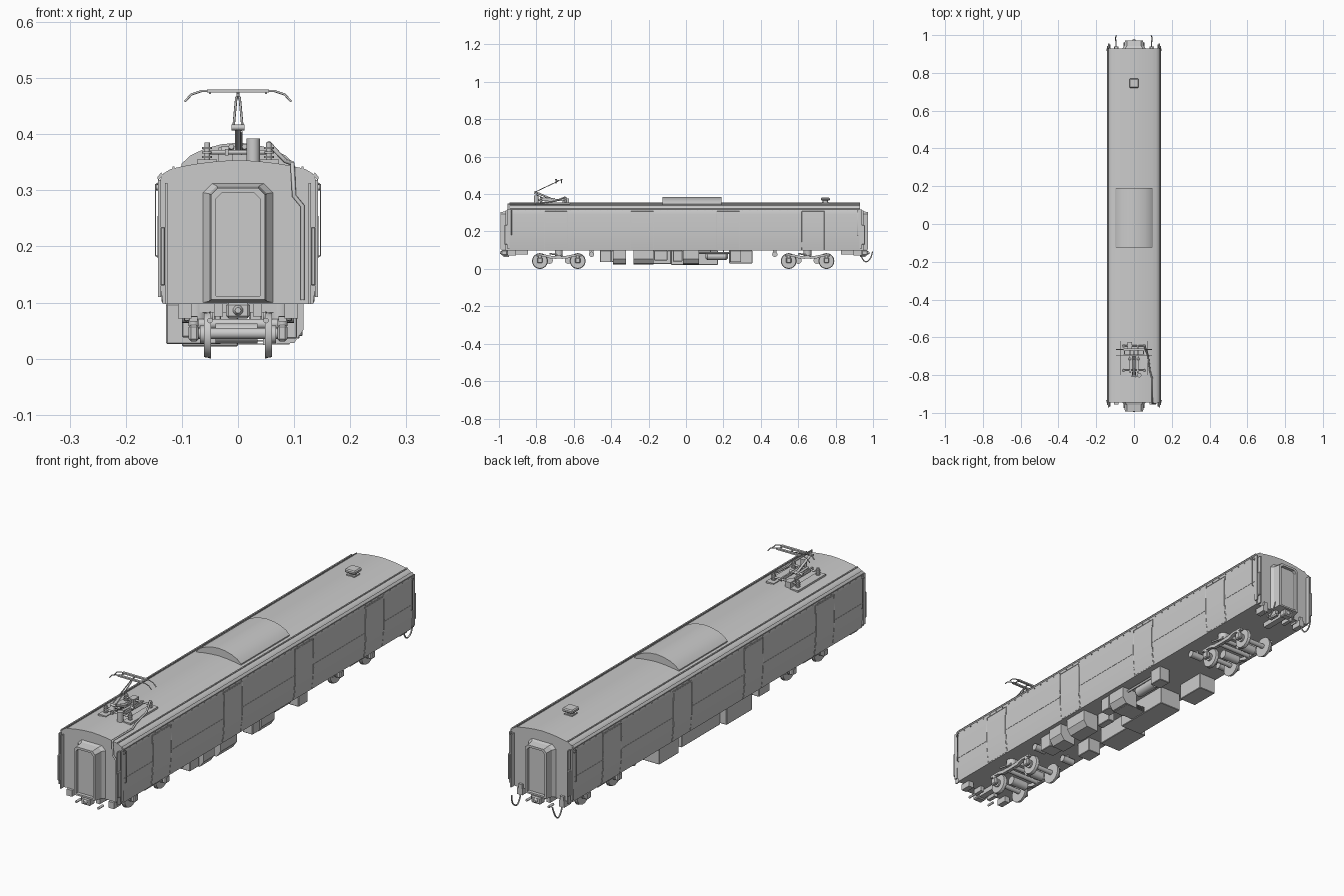
import bpy, bmesh, math
from mathutils import Vector, Matrix


def finish(bm, name, smooth=True):
    bmesh.ops.recalc_face_normals(bm, faces=bm.faces)
    me = bpy.data.meshes.new(name)
    bm.to_mesh(me)
    bm.free()
    if smooth:
        me.shade_smooth()
        me.set_sharp_from_angle(angle=math.radians(32))
    ob = bpy.data.objects.new(name, me)
    bpy.context.collection.objects.link(ob)
    return ob


def box(name, x0, x1, y0, y1, z0, z1, bevel=0):
    bm = bmesh.new()
    bmesh.ops.create_cube(bm, size=1)
    for v in bm.verts:
        v.co = Vector(((x0 + x1) / 2 + v.co.x * (x1 - x0),
                       (y0 + y1) / 2 + v.co.y * (y1 - y0),
                       (z0 + z1) / 2 + v.co.z * (z1 - z0)))
    if bevel:
        bmesh.ops.bevel(bm, geom=bm.edges[:], offset=bevel, segments=1, affect='EDGES')
    return finish(bm, name, False)


def prism(name, pts, y0, y1):
    """Extrude an (x, z) outline along y."""
    bm = bmesh.new()
    f = bm.faces.new([bm.verts.new((x, y0, z)) for x, z in pts])
    ext = bmesh.ops.extrude_face_region(bm, geom=[f])['geom']
    bmesh.ops.translate(bm, vec=(0, y1 - y0, 0),
                        verts=[g for g in ext if isinstance(g, bmesh.types.BMVert)])
    return finish(bm, name)


def cyl(name, p, q, r, r2=None, n=20):
    p, q = Vector(p), Vector(q)
    bm = bmesh.new()
    rot = (q - p).to_track_quat('Z', 'Y').to_matrix().to_4x4()
    bmesh.ops.create_cone(bm, cap_ends=True, segments=n, radius1=r,
                          radius2=r if r2 is None else r2, depth=(q - p).length,
                          matrix=Matrix.Translation((p + q) / 2) @ rot)
    return finish(bm, name)


def pipe(name, pts, r, smooth=False):
    cu = bpy.data.curves.new(name, 'CURVE')
    cu.dimensions = '3D'
    cu.bevel_depth, cu.bevel_resolution = r, 2
    cu.use_fill_caps = True
    if smooth:
        s = cu.splines.new('NURBS')
        s.points.add(len(pts) - 1)
        s.use_endpoint_u, s.order_u = True, 3
    else:
        s = cu.splines.new('POLY')
        s.points.add(len(pts) - 1)
    for pt, co in zip(s.points, pts):
        pt.co = (*co, 1)
    ob = bpy.data.objects.new(name, cu)
    bpy.context.collection.objects.link(ob)


def sym(half):
    """Mirror a right-hand outline (bottom to top) about x = 0."""
    return half + [(-x, z) for x, z in reversed(half) if x > 0]


# Body shell with arched roof
B0, B1 = -0.945, 0.93
prism("body", sym([(0.134, 0.097), (0.138, 0.13), (0.141, 0.17), (0.142, 0.21), (0.141, 0.29),
                   (0.139, 0.318), (0.133, 0.33), (0.12, 0.338), (0.098, 0.343), (0.07, 0.348),
                   (0.035, 0.352), (0, 0.354)]), B0, B1)

# Gutters, waist seams, side doors, gutter rivets
for s in (-1, 1):
    prism("gutter", [(s * 0.134, 0.327), (s * 0.142, 0.318), (s * 0.144, 0.323), (s * 0.137, 0.332)], B0, B1)
    prism("roof_rib", [(s * 0.117, 0.337), (s * 0.117, 0.342), (s * 0.113, 0.343), (s * 0.113, 0.337)], B0, B1)
    edges = [B0]
    for y in (-0.695, -0.235, 0.225, 0.68):
        prism("side_door", [(s * 0.13, 0.1), (s * 0.1352, 0.1), (s * 0.139, 0.13), (s * 0.142, 0.17),
                            (s * 0.143, 0.21), (s * 0.142, 0.29), (s * 0.141, 0.303), (s * 0.13, 0.303)],
              y - 0.056, y + 0.056)
        edges += [y - 0.062, y + 0.062]
        for d in (-0.06, 0.06):
            pipe("door_frame", [(s * 0.1345, y + d, 0.1), (s * 0.1415, y + d, 0.17),
                                (s * 0.1425, y + d, 0.21), (s * 0.141, y + d, 0.307)], 0.0012)
        pipe("door_header", [(s * 0.141, y - 0.06, 0.307), (s * 0.141, y + 0.06, 0.307)], 0.0012)
    edges.append(B1)
    for a, b in zip(edges[::2], edges[1::2]):
        box("waist_seam", s * 0.141 - 0.0018, s * 0.141 + 0.0018, a, b, 0.199, 0.2015)
    for i in range(46):
        y = -0.9 + i * 0.04
        box("eave_rivet", s * 0.14 - 0.0022, s * 0.14 + 0.0022, y, y + 0.004, 0.312, 0.315)

# Ends: gangways, corner posts, hoods, lamps, steps, couplers
for e, yb, yg in ((-1, B0, -0.993), (1, B1, 0.972)):
    bm = bmesh.new()
    rings = []
    for y, w, z0, z1, c in ((yb, 0.062, 0.1, 0.312, 0.016), (yb + e * 0.012, 0.052, 0.102, 0.308, 0.014),
                            (yg, 0.048, 0.105, 0.304, 0.012), (yg, 0.039, 0.112, 0.295, 0.01),
                            (yg - e * 0.014, 0.039, 0.112, 0.295, 0.01)):
        o = [(-w, z0), (w, z0), (w, z1 - c), (w - c, z1), (c - w, z1), (-w, z1 - c)]
        rings.append([bm.verts.new((x, y, z)) for x, z in o])
    for a, b in zip(rings, rings[1:]):
        for i in range(6):
            bm.faces.new((a[i], a[(i + 1) % 6], b[(i + 1) % 6], b[i]))
    bm.faces.new(rings[-1])
    finish(bm, "gangway", False)
    for s in (-1, 1):
        for x, z0, z1, out in ((0.128, 0.097, 0.313, 0.02), (0.14, 0.11, 0.318, 0.012)):
            a, b = sorted((yb - e * 0.002, yb + e * out))
            box("corner_post", s * x - 0.0025, s * x + 0.0025, a, b, z0, z1)
        a, b = sorted((yb, yb + e * 0.026))
        box("corner_guard", s * 0.134 - 0.004, s * 0.134 + 0.004, a, b, 0.13, 0.235, 0.002)
        cyl("marker_lamp", (s * 0.138, yb - e * 0.005, 0.305), (s * 0.146, yb - e * 0.005, 0.305), 0.005, n=12)
        pipe("hand_rail", [(s * 0.14, yb - e * 0.012, 0.18), (s * 0.147, yb - e * 0.012, 0.184),
                           (s * 0.147, yb - e * 0.012, 0.31), (s * 0.14, yb - e * 0.012, 0.314)], 0.0014)
        a, b = sorted((yb - e * 0.035, yb + e * 0.01))
        box("end_step", s * 0.095 - 0.012, s * 0.095 + 0.012, a, b, 0.072, 0.098)
        box("coupler_bracket", s * 0.035 - 0.008, s * 0.035 + 0.008, a, b, 0.075, 0.098)
        cyl("air_cock", (s * 0.05, yb, 0.068), (s * 0.05, yb + e * 0.03, 0.068), 0.005, n=12)
    a, b = sorted((yb - e * 0.1, yb + e * 0.02))
    box("coupler_shank", -0.013, 0.013, a, b, 0.077, 0.097)
    a, b = sorted((yb + e * 0.01, yb + e * 0.042))
    box("coupler_head", -0.021, 0.021, a, b, 0.072, 0.1, 0.004)
    cyl("head_knob", (0, yb + e * 0.042, 0.086), (0, yb + e * 0.05, 0.086), 0.009, 0.005)

# Hanging jumper cables at the rear
for x in (-0.095, 0.093):
    pipe("jumper_cable", [(x, 0.925, 0.11), (x, 0.938, 0.06), (x, 0.96, 0.032), (x * 1.04, 0.99, 0.055),
                          (x * 0.98, 0.997, 0.092)], 0.003, True)
    box("jumper_socket", x - 0.008, x + 0.008, 0.92, 0.94, 0.09, 0.115)

# Roof equipment: cooling unit and antenna
prism("roof_cooler", sym([(0.101, 0.335), (0.101, 0.347), (0.085, 0.362), (0.06, 0.374),
                          (0.03, 0.382), (0, 0.385)]), -0.125, 0.19)
cyl("antenna_stem", (0, 0.745, 0.35), (0, 0.745, 0.368), 0.014)
box("antenna_foot", -0.018, 0.018, 0.727, 0.763, 0.348, 0.358)
box("antenna_head", -0.024, 0.024, 0.721, 0.769, 0.366, 0.381, 0.004)

# Pantograph base on four insulators
for s in (-1, 1):
    box("base_plate", s * 0.055 - 0.018, s * 0.055 + 0.018, -0.8, -0.62, 0.345, 0.355)
    for y in (-0.775, -0.645):
        cyl("insulator", (s * 0.055, y, 0.35), (s * 0.055, y, 0.385), 0.005, n=12)
        for z in (0.358, 0.366, 0.374):
            cyl("insulator_shed", (s * 0.055, y, z), (s * 0.055, y, z + 0.003), 0.009, n=12)
        pipe("base_arm", [(s * 0.055, y, 0.368), (s * 0.02, y, 0.368), (0, y, 0.368)], 0.004)
    box("base_rail", s * 0.02 - 0.003, s * 0.02 + 0.003, -0.79, -0.64, 0.362, 0.374)
    pipe("upper_arm", [(s * 0.008, -0.805, 0.412), (s * 0.003, -0.69, 0.466)], 0.0022)
    pipe("main_spring", [(s * 0.012, -0.7, 0.374), (s * 0.012, -0.77, 0.378)], 0.005)
cyl("base_shaft", (-0.03, -0.715, 0.372), (0.03, -0.715, 0.372), 0.006)
pipe("lower_arm", [(0, -0.715, 0.372), (0, -0.808, 0.412)], 0.005)
pipe("control_rod", [(0.006, -0.74, 0.365), (0.006, -0.812, 0.405)], 0.002)
cyl("knuckle", (-0.012, -0.806, 0.412), (0.012, -0.806, 0.412), 0.005)
cyl("arm_head_link", (0, -0.69, 0.466), (0, -0.68, 0.474), 0.003)
# Collector head with drooping horns
for y in (-0.695, -0.665):
    box("contact_strip", -0.055, 0.055, y - 0.005, y + 0.005, 0.474, 0.48)
    pipe("head_horn", [(-0.095, y, 0.458), (-0.083, y, 0.471), (-0.065, y, 0.477), (0.065, y, 0.477),
                       (0.083, y, 0.471), (0.095, y, 0.458)], 0.002)
for x in (-0.05, 0, 0.05):
    box("head_tie", x - 0.002, x + 0.002, -0.695, -0.665, 0.472, 0.476)
# Surge arrester, disconnect box and roof cable running down the end
cyl("surge_arrester", (0.027, -0.8, 0.35), (0.027, -0.8, 0.392), 0.012)
box("switch_box", -0.035, -0.01, -0.66, -0.625, 0.352, 0.376)
pipe("roof_cable", [(0.055, -0.645, 0.384), (0.075, -0.7, 0.362), (0.085, -0.78, 0.352), (0.097, -0.82, 0.348),
                    (0.097, -0.951, 0.348), (0.1, -0.951, 0.29), (0.115, -0.951, 0.272),
                    (0.115, -0.951, 0.105)], 0.004)

# Bogies
for yc in (-0.68, 0.65):
    for d in (-0.101, 0.101):
        y = yc + d
        cyl("axle", (-0.084, y, 0.045), (0.084, y, 0.045), 0.01)
        for s in (-1, 1):
            cyl("wheel_tread", (s * 0.05, y, 0.042), (s * 0.061, y, 0.042), 0.041, 0.039, 32)
            cyl("wheel_flange", (s * 0.048, y, 0.042), (s * 0.051, y, 0.042), 0.042, n=32)
            cyl("hub", (s * 0.06, y, 0.043), (s * 0.068, y, 0.043), 0.016)
            box("axle_box", s * 0.079 - 0.009, s * 0.079 + 0.009, y - 0.014, y + 0.014, 0.031, 0.06, 0.004)
            cyl("axle_spring", (s * 0.079, y, 0.058), (s * 0.079, y, 0.07), 0.009, n=12)
        k = 1 if d > 0 else -1
        cyl("traction_motor", (-0.04, yc + k * 0.05, 0.045), (0.035, yc + k * 0.05, 0.045), 0.018)
        cyl("transom", (-0.08, yc + k * 0.018, 0.062), (0.08, yc + k * 0.018, 0.062), 0.009)
    for s in (-1, 1):
        bm = bmesh.new()
        side = [(-0.12, 0.066), (-0.075, 0.066), (-0.045, 0.055), (0.045, 0.055), (0.075, 0.066),
                (0.12, 0.066), (0.12, 0.075), (0.07, 0.076), (0.04, 0.07), (-0.04, 0.07), (-0.07, 0.076), (-0.12, 0.075)]
        f = bm.faces.new([bm.verts.new((s * 0.079 - 0.007, yc + y, z)) for y, z in side])
        g = bmesh.ops.extrude_face_region(bm, geom=[f])['geom']
        bmesh.ops.translate(bm, vec=(0.014, 0, 0), verts=[v for v in g if isinstance(v, bmesh.types.BMVert)])
        finish(bm, "bogie_side_frame", False)
        cyl("air_spring", (s * 0.075, yc, 0.068), (s * 0.075, yc, 0.098), 0.021)
        pipe("damper", [(s * 0.092, yc - 0.05, 0.082), (s * 0.092, yc + 0.02, 0.07)], 0.004)
    box("bolster", -0.075, 0.075, yc - 0.02, yc + 0.02, 0.082, 0.098)

# Underfloor equipment cases: x0, x1, y0, y1, z0
for name, x0, x1, y0, y1, z0 in (
        ("battery_case", 0.04, 0.105, -0.46, -0.4, 0.036), ("relay_case", -0.1, -0.04, -0.4, -0.33, 0.038),
        ("inverter_case", -0.128, -0.03, -0.245, -0.08, 0.026), ("converter_case", -0.1, 0.0, -0.08, 0.17, 0.022),
        ("brake_case", -0.128, -0.05, 0.23, 0.355, 0.03), ("fuse_case", 0.06, 0.11, 0.235, 0.295, 0.036),
        ("contactor_case", 0.07, 0.115, -0.07, -0.02, 0.04), ("filter_case", 0.02, 0.05, -0.17, -0.1, 0.045)):
    box(name, x0, x1, y0, y1, z0, 0.098, 0.002)
for y0, y1 in ((-0.39, -0.32), (-0.28, -0.175), (-0.015, 0.07)):
    prism("chamfered_case", [(0.045, 0.098), (0.117, 0.098), (0.117, 0.052), (0.1, 0.028), (0.045, 0.024)], y0, y1)
for z in (0.026, 0.032, 0.038, 0.044):
    box("cooling_fin", 0.0, 0.092, -0.012, 0.067, z - 0.001, z + 0.001)
cyl("air_tank", (0.07, 0.115, 0.068), (0.07, 0.215, 0.068), 0.021)
for y0, y1, a, b in ((0.105, 0.115, 0.012, 0.021), (0.215, 0.225, 0.021, 0.012)):
    cyl("tank_cap", (0.07, y0, 0.068), (0.07, y1, 0.068), a, b)
for y in (0.13, 0.2):
    box("tank_strap", 0.066, 0.074, y - 0.003, y + 0.003, 0.085, 0.1)
pipe("air_line", [(0.09, 0.07, 0.085), (0.09, 0.235, 0.085)], 0.005)
# Small reservoirs beside the bogies
for y, s in ((-0.505, 1), (0.475, 1), (-0.505, -1), (0.475, -1)):
    cyl("small_reservoir", (s * 0.045, y, 0.078), (s * 0.1, y, 0.078), 0.014)
    box("reservoir_hanger", s * 0.07 - 0.004, s * 0.07 + 0.004, y - 0.01, y + 0.01, 0.085, 0.1)
